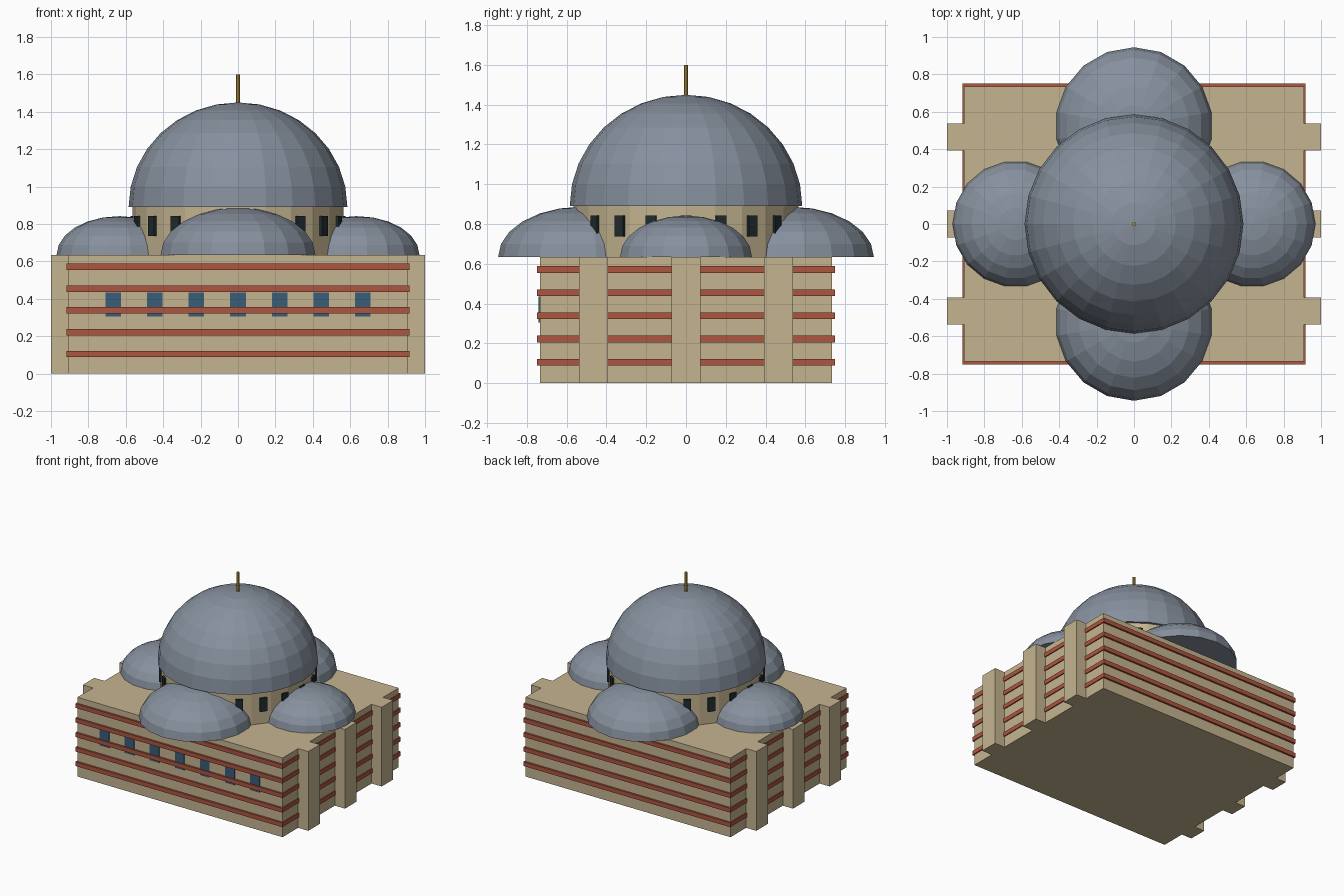
import bpy, bmesh, math
from mathutils import Matrix

if "Cube" in bpy.data.objects:
    bpy.data.objects.remove(bpy.data.objects["Cube"], do_unlink=True)


def material(name, r, g, b):
    m = bpy.data.materials.new(name)
    m.use_nodes = True
    m.diffuse_color = (r, g, b, 1)
    bsdf = m.node_tree.nodes["Principled BSDF"]
    bsdf.inputs["Base Color"].default_value = (r, g, b, 1)
    bsdf.inputs["Roughness"].default_value = 0.8
    return m


STONE = material("sandstone", 0.56, 0.46, 0.28)
BRICK = material("red brick", 0.42, 0.09, 0.05)
LEAD = material("blue grey lead", 0.24, 0.28, 0.34)
GLASS = material("blue glass", 0.04, 0.11, 0.19)
DARK = material("dark glass", 0.015, 0.025, 0.028)
GOLD = material("gold", 0.48, 0.29, 0.05)


def finish(name, bm, mat):
    mesh = bpy.data.meshes.new(name)
    bm.to_mesh(mesh)
    bm.free()
    mesh.materials.append(mat)
    ob = bpy.data.objects.new(name, mesh)
    bpy.context.collection.objects.link(ob)
    return ob


def box(name, mat, size, centre, turn=0):
    bm = bmesh.new()
    bmesh.ops.create_cube(bm, size=1)
    bm.transform(Matrix.Translation(centre) @ Matrix.Rotation(turn, 4, "Z")
                 @ Matrix.Diagonal((*size, 1)))
    return finish(name, bm, mat)


def cylinder(name, mat, radius, z0, z1, sides):
    bm = bmesh.new()
    bmesh.ops.create_cone(bm, cap_ends=True, segments=sides, radius1=radius,
                          radius2=radius, depth=z1 - z0)
    bm.transform(Matrix.Translation((0, 0, (z0 + z1) / 2)))
    return finish(name, bm, mat)


def dome(name, radius, height, centre, sides, rings, turn=0):
    # upper half of a sphere, closed underneath
    bm = bmesh.new()
    bmesh.ops.create_uvsphere(bm, u_segments=sides, v_segments=rings * 2, radius=1)
    bmesh.ops.delete(bm, geom=[v for v in bm.verts if v.co.z < -0.001], context="VERTS")
    bmesh.ops.holes_fill(bm, edges=[e for e in bm.edges if e.is_boundary], sides=0)
    bmesh.ops.recalc_face_normals(bm, faces=bm.faces)
    bm.transform(Matrix.Translation(centre) @ Matrix.Rotation(turn, 4, "Z")
                 @ Matrix.Diagonal((radius, radius, height, 1)))
    return finish(name, bm, LEAD)


# Main block with horizontal brick courses
ROOF = 0.635
box("main_block", STONE, (1.82, 1.47, ROOF), (0, 0, ROOF / 2))
for i in range(5):
    box(f"brick_course_{i + 1}", BRICK, (1.836, 1.5, 0.034),
        (0, 0, 0.105 + i * 0.1165))

# Side buttresses
for side, label in ((1, "left"), (-1, "right")):
    for y, place in ((-0.465, "front"), (0, "middle"), (0.465, "back")):
        box(f"{label}_{place}_buttress", STONE, (0.09, 0.146, ROOF),
            (side * 0.955, y, ROOF / 2))

# Front windows
for i in range(7):
    box(f"front_window_{i + 1}", GLASS, (0.083, 0.008, 0.13),
        ((i - 3) * 0.2225, -0.737, 0.37))

# Drum with a ring of dark windows
cylinder("drum", STONE, 0.565, ROOF, 0.9, 24)
for i in range(20):
    a = i * math.tau / 20
    box(f"drum_window_{i + 1}", DARK, (0.03, 0.055, 0.108),
        (0.56 * math.cos(a), 0.56 * math.sin(a), 0.79), a)

# Domes and spire
dome("main_dome", 0.585, 0.56, (0, 0, 0.89), 24, 8)
for s, front, side in ((-1, "front", "right"), (1, "back", "left")):
    dome(f"{front}_half_dome", 0.42, 0.252, (0, s * 0.525, ROOF), 18, 6)
    dome(f"{side}_half_dome", 0.337, 0.207, (s * 0.633, 0, ROOF), 18, 6, math.pi / 2)
cylinder("spire", GOLD, 0.011, 1.42, 1.6, 8)
